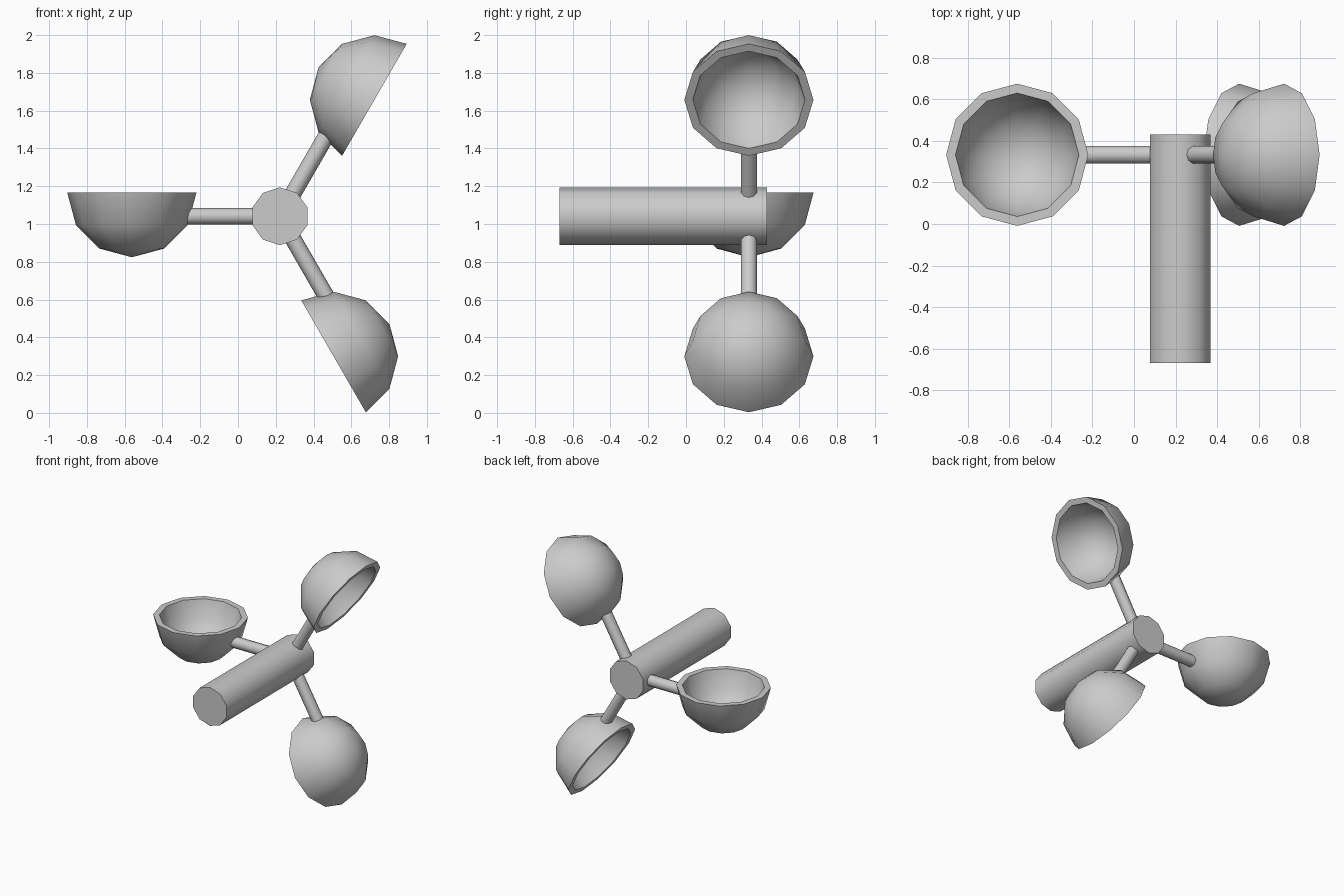
import bpy, bmesh
from math import radians, sin, cos
from mathutils import Matrix, Vector

cube = bpy.data.objects.get("Cube")
if cube:
    bpy.data.objects.remove(cube, do_unlink=True)

GREY = bpy.data.materials.new("plain_grey")
GREY.use_nodes = True
GREY.diffuse_color = (0.6, 0.6, 0.6, 1)
GREY.node_tree.nodes["Principled BSDF"].inputs["Base Color"].default_value = (0.6, 0.6, 0.6, 1)

HUB = Vector((0.222, 0.333, 1.041))
CUP_R, CUP_INNER = 0.342, 0.297


def finish(bm, name, matrix):
    """Turn a bmesh into a smooth-shaded object with sharp rims."""
    bmesh.ops.recalc_face_normals(bm, faces=bm.faces)
    bm.transform(matrix)
    mesh = bpy.data.meshes.new(name)
    bm.to_mesh(mesh)
    bm.free()
    mesh.materials.append(GREY)
    obj = bpy.data.objects.new(name, mesh)
    bpy.context.collection.objects.link(obj)
    bpy.ops.object.select_all(action='DESELECT')
    obj.select_set(True)
    bpy.context.view_layer.objects.active = obj
    bpy.ops.object.shade_smooth_by_angle(angle=radians(42))


def rod(name, radius, length, matrix):
    """Ten-sided rod centred on its own z axis."""
    bm = bmesh.new()
    bmesh.ops.create_cone(bm, cap_ends=True, segments=10, radius1=radius,
                          radius2=radius, depth=length)
    finish(bm, name, matrix)


def cup(name, matrix):
    """Thick hemispherical bowl opening along +z, lathed in twelve steps."""
    bm = bmesh.new()
    outer = [(CUP_R, radians(a)) for a in (90, 60, 30, 0)]
    inner = [(CUP_INNER, radians(a)) for a in (0, 30, 60, 90)]
    verts = [bm.verts.new((r * cos(a), 0, -r * sin(a))) for r, a in outer + inner]
    edges = [bm.edges.new(pair) for pair in zip(verts, verts[1:])]
    bmesh.ops.spin(bm, geom=verts + edges, cent=(0, 0, 0), axis=(0, 0, 1),
                   angle=radians(360), steps=12, use_merge=True)
    bmesh.ops.remove_doubles(bm, verts=bm.verts, dist=0.001)
    finish(bm, name, matrix)


# Central shaft running front to back
rod("hub_shaft", 0.153, 1.10,
    Matrix.Translation((HUB.x, -0.12, HUB.z)) @ Matrix.Rotation(radians(90), 4, 'X'))

# Three arms with cups, spaced evenly around the shaft
for label, turn in (("right", 0), ("upper_left", 120), ("lower_left", 240)):
    place = Matrix.Translation(HUB) @ Matrix.Rotation(radians(turn), 4, 'Y')
    rod(label + "_arm", 0.044, 0.44,
        place @ Matrix.Translation((-0.27, 0, 0)) @ Matrix.Rotation(radians(90), 4, 'Y')
        @ Matrix.Rotation(radians(90), 4, 'Z'))
    cup(label + "_cup", place @ Matrix.Translation((-0.784, 0, 0.125)))
